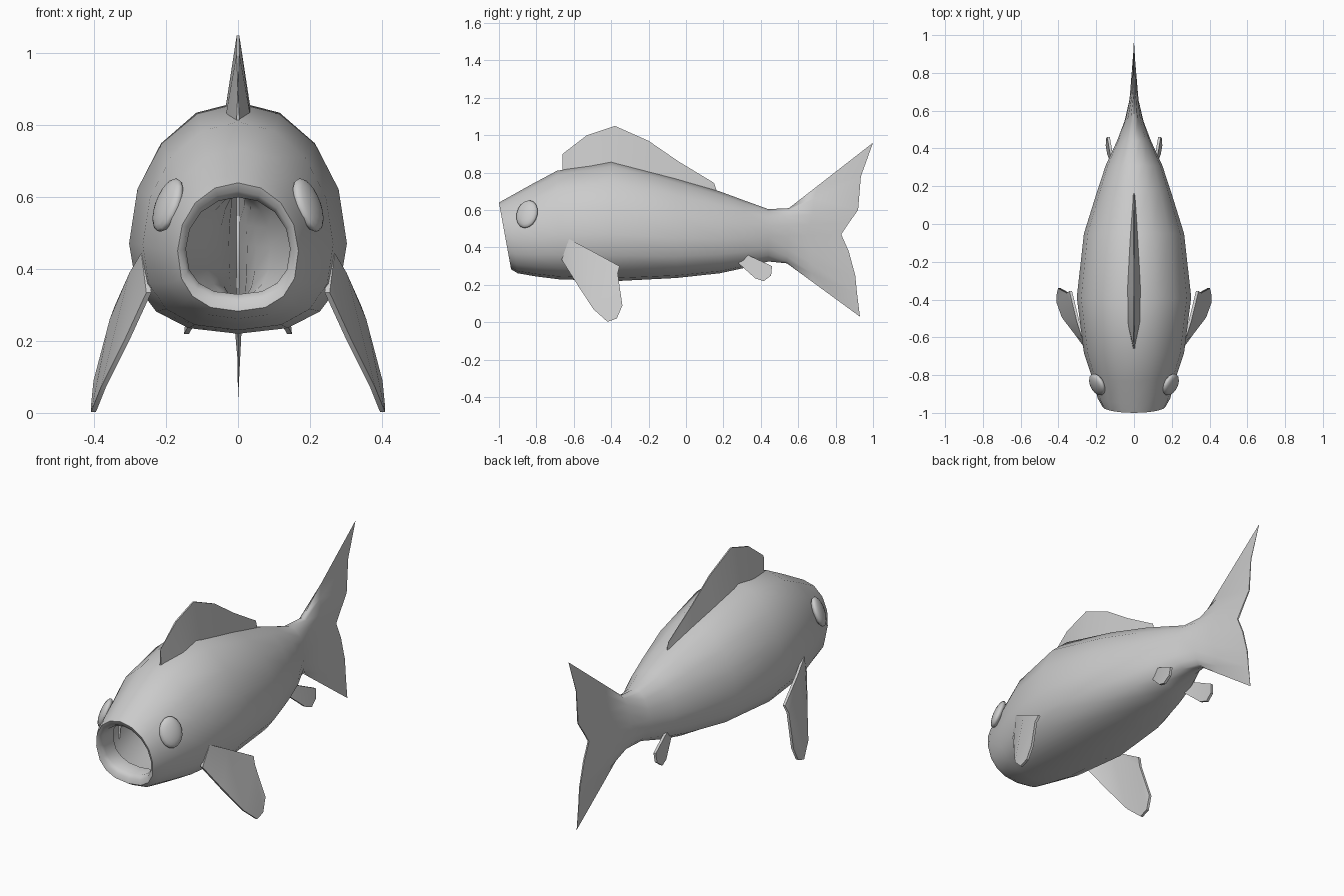
import bpy, bmesh, math
from mathutils import Vector

if "Cube" in bpy.data.objects:
    bpy.data.objects.remove(bpy.data.objects["Cube"])

SIDES = 16


def finish(name, bm, angle):
    bmesh.ops.recalc_face_normals(bm, faces=bm.faces)
    me = bpy.data.meshes.new(name)
    bm.to_mesh(me)
    bm.free()
    ob = bpy.data.objects.new(name, me)
    bpy.context.collection.objects.link(ob)
    bpy.ops.object.select_all(action='DESELECT')
    bpy.context.view_layer.objects.active = ob
    ob.select_set(True)
    bpy.ops.object.shade_smooth_by_angle(angle=math.radians(angle))
    return ob


def loft(bm, rings, cap_start=False, cap_end=False):
    rows = [[bm.verts.new(p) for p in r] for r in rings]
    for a, b in zip(rows, rows[1:]):
        for i in range(len(a)):
            j = (i + 1) % len(a)
            bm.faces.new((a[i], a[j], b[j], b[i]))
    if cap_start:
        bm.faces.new(rows[0])
    if cap_end:
        bm.faces.new(rows[-1])


def section(y_top, y_bot, z_top, z_bot, w, frac):
    """Egg-shaped ring, squarer below the widest line."""
    zc = z_bot + frac * (z_top - z_bot)
    pts = []
    for i in range(SIDES):
        a = 2 * math.pi * i / SIDES
        s, c = math.sin(a), math.cos(a)
        e = 1.0 if c >= 0 else 0.82
        x = w * math.copysign(abs(s) ** e, s)
        h = abs(c) ** e if abs(c) > 1e-6 else 0
        z = zc + h * (z_top - zc) if c >= 0 else zc - h * (zc - z_bot)
        t = (z - z_bot) / (z_top - z_bot)
        pts.append(Vector((x, y_bot + t * (y_top - y_bot), z)))
    return pts


# Body: open mouth with inward lip, lofted back into the tail fin
rings = [section(*r) for r in [
    (-.88, -.83, .60, .33, .145, .47),
    (-.965, -.91, .60, .33, .145, .47),
    (-.99, -.93, .617, .31, .152, .47),
    (-1.0, -.935, .64, .283, .168, .47),
    (-.95, -.90, .668, .262, .192, .46),
    (-.83, -.80, .735, .245, .222, .43),
    (-.69, -.68, .81, .23, .265, .41),
    (-.40, -.38, .865, .22, .303, .39),
    (-.05, -.05, .77, .237, .265, .40),
    (.18, .18, .70, .262, .193, .42),
    (.31, .31, .652, .29, .15, .44),
    (.44, .44, .605, .325, .09, .48),
    (.55, .54, .61, .315, .05, .5)]]
tail_edge = [(1.0, .96), (.935, .78), (.92, .60), (.87, .53), (.83, .47),
             (.87, .38), (.905, .25), (.915, .15), (.93, .03)]
end = []
for i in range(SIDES):
    y, z = tail_edge[min(i, SIDES - i)]
    end.append(Vector((.004 * math.sin(2 * math.pi * i / SIDES), y, z)))
mid = [a.lerp(b, .35) for a, b in zip(rings[-1], end)]
for p in mid:
    p.x *= .75
bm = bmesh.new()
loft(bm, rings + [mid, end])
half = SIDES // 2
ends = {}
bm.verts.ensure_lookup_table()
last = bm.verts[-SIDES:]
for i in range(half):                      # close the thin trailing edge
    quad = []
    for k in (i, i + 1, (SIDES - i - 1) % SIDES, (SIDES - i) % SIDES):
        if last[k] not in quad:
            quad.append(last[k])
    bm.faces.new(quad)
finish("body_and_tail", bm, 65)

# Dorsal fin: wedge sections (y, base z, top z, half width)
bm = bmesh.new()
loft(bm, [[(-w, y + .02 * (w > .03), b), (w, y + .02 * (w > .03), b), (w * .1, y, t), (-w * .1, y, t)]
          for y, b, t, w in [
    (-.66, .79, .90, .005), (-.53, .81, 1.0, .037), (-.38, .84, 1.05, .036),
    (-.20, .79, .97, .029), (-.04, .74, .86, .021), (.15, .68, .745, .008),
    (.165, .67, .70, .004)]], True, True)
finish("dorsal_fin", bm, 40)


# Paired fins: thin outlined blades, mirrored across x
def paired_fin(name, outline, thick):
    for side, label in ((1, "right"), (-1, "left")):
        bm = bmesh.new()
        ring = [[(side * (x + d), y, z) for x, y, z in outline]
                for d in (-thick / 2, thick / 2)]
        loft(bm, ring, True, True)
        bmesh.ops.triangulate(bm, faces=[f for f in bm.faces if len(f.verts) > 4])
        finish(f"{name}_{label}", bm, 40)


paired_fin("pectoral_fin", [
    (.262, -.625, .445), (.295, -.52, .39), (.335, -.355, .30), (.35, -.365, .26),
    (.395, -.34, .09), (.402, -.37, .02), (.402, -.42, .003), (.375, -.495, .07),
    (.31, -.58, .20), (.248, -.665, .335)], .014)
paired_fin("pelvic_fin", [
    (.10, .27, .325), (.112, .33, .36), (.135, .46, .30), (.14, .455, .25),
    (.143, .415, .22), (.135, .37, .235)], .014)

# Eyes: flattened spheres turned outward, forward and up
for side, label in ((1, "right"), (-1, "left")):
    bm = bmesh.new()
    bmesh.ops.create_uvsphere(bm, u_segments=16, v_segments=10, radius=1)
    n = Vector((1, -.5, .42)).normalized()
    up = (Vector((0, 0, 1)) - n * n.z).normalized()
    fwd = up.cross(n)
    for v in bm.verts:
        c = v.co.copy()
        p = n * c.z * .026 + fwd * c.x * .062 + up * c.y * .079
        v.co = ((.195 + p.x) * side, -.85 + p.y, .578 + p.z)
    finish(f"eye_{label}", bm, 60)
